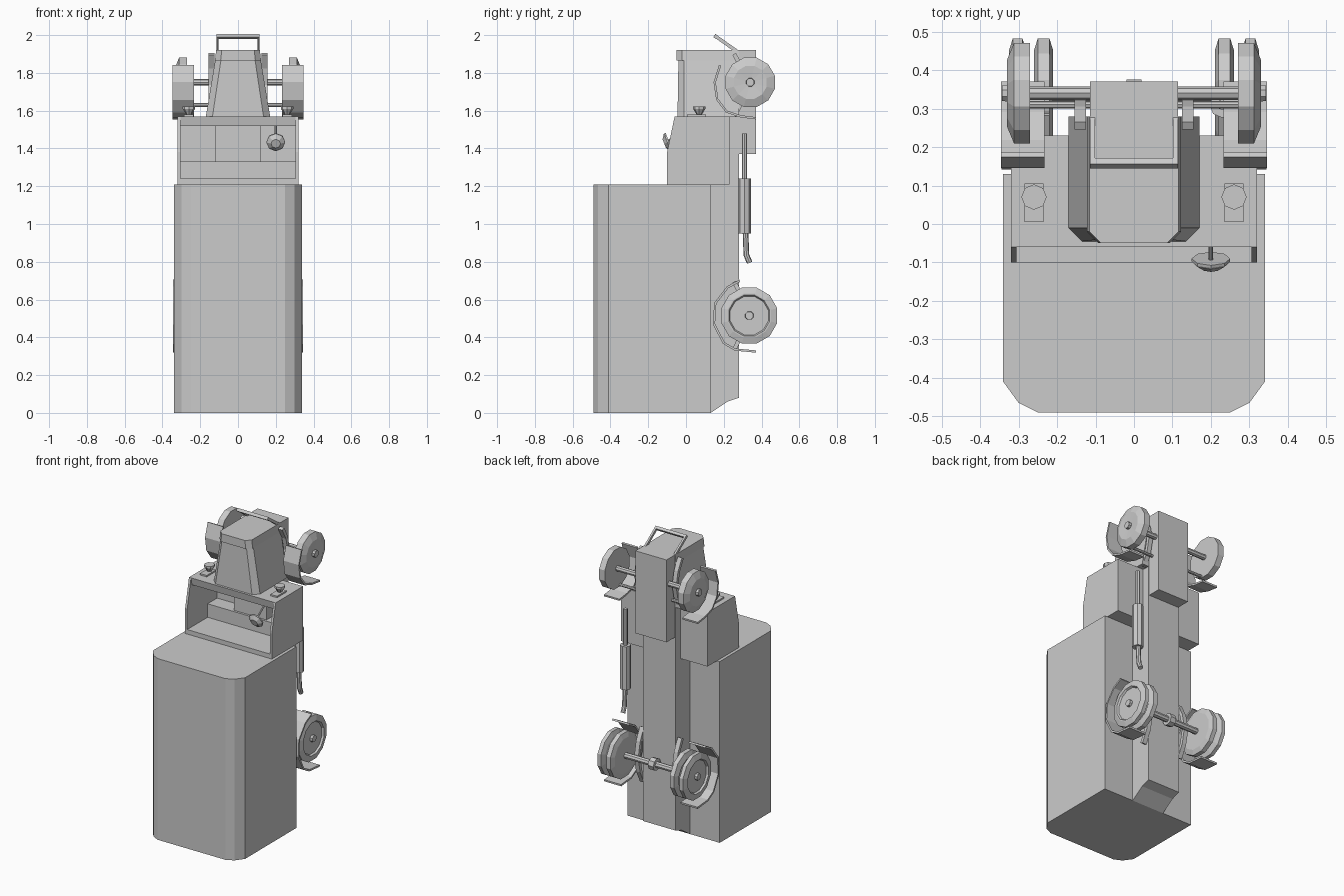
import bpy, bmesh, math
from mathutils import Vector

if "Cube" in bpy.data.objects:
    bpy.data.objects.remove(bpy.data.objects["Cube"])


def make(name, bm):
    bmesh.ops.recalc_face_normals(bm, faces=bm.faces)
    me = bpy.data.meshes.new(name)
    bm.to_mesh(me)
    bm.free()
    ob = bpy.data.objects.new(name, me)
    bpy.context.collection.objects.link(ob)
    return ob


def box(name, x0, x1, y0, y1, z0, z1):
    return prism_x(name, [(y0, z0), (y1, z0), (y1, z1), (y0, z1)], x0, x1)


def prism_x(name, yz, x0, x1):
    bm = bmesh.new()
    f = bm.faces.new([bm.verts.new((x0, y, z)) for y, z in yz])
    g = bmesh.ops.extrude_face_region(bm, geom=[f])["geom"]
    bmesh.ops.translate(bm, vec=(x1 - x0, 0, 0), verts=[v for v in g if isinstance(v, bmesh.types.BMVert)])
    if not any(f.is_valid and all(abs(v.co.x - x0) < 1e-6 for v in f.verts) for f in bm.faces):
        bm.faces.new([v for v in bm.verts if abs(v.co.x - x0) < 1e-6])
    return make(name, bm)


def loft(name, rings):
    bm = bmesh.new()
    rs = [[bm.verts.new(p) for p in r] for r in rings]
    n = len(rs[0])
    for a, b in zip(rs, rs[1:]):
        for i in range(n):
            bm.faces.new((a[i], a[(i + 1) % n], b[(i + 1) % n], b[i]))
    bm.faces.new(rs[0])
    bm.faces.new(rs[-1])
    return make(name, bm)


def rod(name, a, b, r, r2=None, n=8):
    a, b = Vector(a), Vector(b)
    bm = bmesh.new()
    bmesh.ops.create_cone(bm, cap_ends=True, segments=n, radius1=r, radius2=r if r2 is None else r2,
                          depth=(b - a).length)
    q = Vector((0, 0, 1)).rotation_difference(b - a)
    for v in bm.verts:
        v.co = q @ v.co + (a + b) / 2
    return make(name, bm)


def strip(name, path, x0, x1, t):
    bm = bmesh.new()
    vs = [(bm.verts.new((x0, y, z)), bm.verts.new((x1, y, z))) for y, z in path]
    for (a, b), (c, d) in zip(vs, vs[1:]):
        bm.faces.new((a, b, d, c))
    ob = make(name, bm)
    m = ob.modifiers.new("thickness", 'SOLIDIFY')
    m.thickness, m.offset = t, 0
    return ob


def lathe_x(name, prof, y, z, n, s):
    # profile of (x, radius) pairs turned about the axle line
    return loft(name, [[(s * x, y + r * math.cos(2 * math.pi * (i + .5) / n),
                         z + r * math.sin(2 * math.pi * (i + .5) / n)) for i in range(n)] for x, r in prof])


# cargo body with chamfered roof edges
half = [(.34, .13), (.34, -.41), (.30, -.465), (.25, -.49)]
outline = half + [(-x, y) for x, y in reversed(half)]
loft("cargo_body", [[(x, y, z) for x, y in outline] for z in (0, 1.21)])

# chassis beam and front underbody
prism_x("chassis_beam", [(.13, 0), (.22, .06), (.28, .08), (.28, 1.57), (.13, 1.57)], -.12, .12)
box("front_underbody", -.115, .115, .22, .37, 1.37, 1.92)

# open cab: walls, back, floor, seat, cowl
for s in (-1, 1):
    prism_x("cab_side", [(.23, 1.21), (-.10, 1.21), (-.10, 1.38), (-.06, 1.57), (.23, 1.57)], s * .305, s * .32)
box("cab_back", -.32, .32, -.10, .23, 1.21, 1.24)
box("cab_floor", -.32, .32, .215, .23, 1.21, 1.57)
box("seat", -.305, .305, .115, .22, 1.24, 1.33)
prism_x("cowl", [(-.05, 1.52), (-.06, 1.57), (.23, 1.57), (.23, 1.52)], -.32, .32)

# steering wheel
rod("steering_column", (.2, -.10, 1.435), (.2, .03, 1.53), .006)
rod("steering_wheel", (.2, -.115, 1.425), (.2, -.098, 1.432), .025, .05)
rod("steering_rim", (.2, -.098, 1.432), (.2, -.09, 1.435), .05)


# bonnet tapering to the radiator
def bonnet_ring(w, y0, z, c):
    return [(w, .28, z), (w, y0 + c, z), (w - c, y0, z), (-w + c, y0, z), (-w, y0 + c, z), (-w, .28, z)]


loft("bonnet", [bonnet_ring(.17, -.045, 1.57, .035), bonnet_ring(.12, -.04, 1.87, .03)])
loft("radiator", [bonnet_ring(.122, -.05, 1.865, .03), bonnet_ring(.116, -.05, 1.92, .03)])

# bumper frame
for s in (-1, 1):
    strip("bumper_arm", [(.155, 1.995), (.29, 1.90)], s * .102, s * .115, .018)
strip("bumper_bar", [(.15, 1.998), (.165, 1.987)], -.115, .115, .02)

for s in (-1, 1):
    # lamps on the cowl
    box("lamp_base", s * .235, s * .285, .005, .105, 1.57, 1.58)
    rod("lamp", (s * .26, .07, 1.58), (s * .26, .07, 1.61), .014, .033)
    rod("lamp_lens", (s * .26, .07, 1.61), (s * .26, .07, 1.622), .033)
    # front wheel and fender
    lathe_x("front_wheel", [(.27, .10), (.27, .135), (.312, .135), (.33, .09), (.325, .03)], .34, 1.75, 12, s)
    lathe_x("front_hub", [(.31, .025), (.343, .022)], .34, 1.75, 8, s)
    strip("front_fender", [(.18, 1.84), (.152, 1.75), (.165, 1.66), (.215, 1.595), (.29, 1.57), (.37, 1.56)],
          s * .232, s * .346, .012)
    # rear twin wheels, rims and fender
    for x0, x1 in ((.21, .26), (.28, .325)):
        lathe_x("rear_tyre", [(x0, .12), (x0 + .01, .153), (x1 - .01, .153), (x1, .12), (x1, .112), (x1 - .012, .105)],
                .335, .515, 12, s)
    lathe_x("rear_hub", [(.30, .025), (.33, .022)], .335, .515, 8, s)
    strip("rear_fender", [(.285, .70), (.22, .665), (.155, .58), (.148, .47), (.20, .37), (.26, .335), (.37, .325)],
          s * .22, s * .345, .012)
    # leaf springs
    for nm, z, h in (("front_spring", 1.735, .165), ("rear_spring", .515, .18)):
        strip(nm, [(.255, z + h), (.295, z + h * .55), (.315, z), (.295, z - h * .55), (.255, z - h)],
              s * .125, s * .155, .022)

# axles
rod("front_axle", (-.33, .34, 1.75), (.33, .34, 1.75), .018)
rod("track_rod", (-.28, .31, 1.63), (.28, .31, 1.63), .010)
rod("rear_axle", (-.32, .335, .515), (.32, .335, .515), .02)
rod("differential", (-.02, .335, .515), (.02, .335, .515), .04)

# exhaust
rod("exhaust_pipe", (.23, .31, 1.23), (.23, .31, 1.48), .014)
rod("muffler", (.23, .31, .95), (.23, .31, 1.24), .034)
rod("exhaust_lower", (.23, .315, .96), (.23, .32, .83), .015)
rod("exhaust_tip", (.23, .32, .835), (.23, .337, .795), .015)
